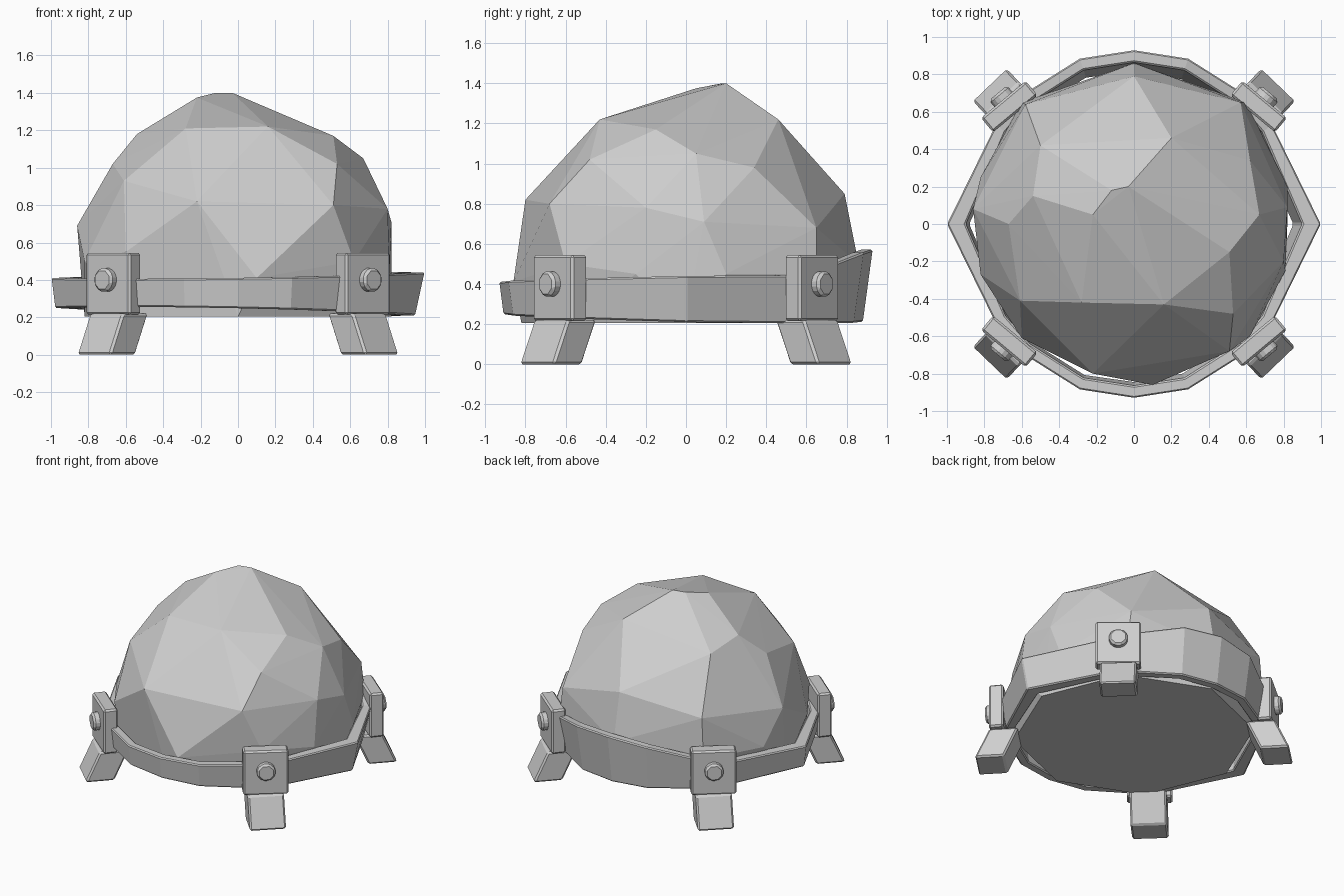
import bpy, bmesh, math
from mathutils import Vector, Matrix

cube = bpy.data.objects.get("Cube")
if cube:
    bpy.data.objects.remove(cube)

# One plain grey for everything
grey = bpy.data.materials.new("stone grey")
grey.use_nodes = True
tone = (0.62, 0.62, 0.62, 1)
grey.diffuse_color = tone
grey.node_tree.nodes["Principled BSDF"].inputs["Base Color"].default_value = tone


def finish(name, bm, bevel=0):
    """Turn a bmesh into a flat shaded object, with optional bevelled edges."""
    bmesh.ops.recalc_face_normals(bm, faces=bm.faces[:])
    mesh = bpy.data.meshes.new(name)
    bm.to_mesh(mesh)
    bm.free()
    mesh.materials.append(grey)
    obj = bpy.data.objects.new(name, mesh)
    bpy.context.collection.objects.link(obj)
    if bevel:
        mod = obj.modifiers.new("worn edges", "BEVEL")
        mod.width = bevel
        mod.segments = 1
    return obj


def block(name, size, place, lean=0, bevel=0.012):
    """Box centred on the local origin; its top is shifted along x by lean."""
    bm = bmesh.new()
    bmesh.ops.create_cube(bm, size=1)
    for v in bm.verts:
        shift = lean if v.co.z > 0 else 0
        v.co = Vector(a * b for a, b in zip(v.co, size))
        v.co.x += shift
    bm.transform(place)
    return finish(name, bm, bevel)


# Boulder: faceted hull through its main corners
crown = [(-.12, .18, 1.4), (-.03, .2, 1.4), (-.22, .05, 1.375),
         (-.28, -.42, 1.21), (.16, -.43, 1.22), (.51, -.15, 1.17),
         (.2, .46, 1.22), (-.54, .15, 1.18), (-.5, .42, 1.13)]
middle = [(.53, -.48, 1.02), (.62, .34, .98), (.67, .05, 1.05),
          (-.67, 0, 1.02), (-.61, -.41, .93), (0, .79, .85),
          (.8, -.2, .78), (.51, -.68, .8), (-.22, -.8, .82),
          (-.86, .08, .69), (-.58, .64, .75), (.57, .65, .68)]
skirt = [(.82, .09, .71), (.81, -.25, .45), (.62, -.6, .5), (.1, -.86, .41),
         (-.6, -.61, .55), (-.82, -.27, .5), (-.82, .25, .45),
         (0, .86, .5), (.6, .65, .45), (-.6, .65, .45), (.82, .2, .45)]
base = [(.82 * math.cos(a), .82 * math.sin(a), .205)
        for a in (math.tau * i / 8 for i in range(8))]
bm = bmesh.new()
for p in crown + middle + skirt + base:
    bm.verts.new(p)
hull = bmesh.ops.convex_hull(bm, input=bm.verts[:])
spare = [g for g in hull["geom_interior"] if isinstance(g, bmesh.types.BMVert)]
bmesh.ops.delete(bm, geom=spare, context="VERTS")
finish("boulder", bm)

# Band: uneven angular hoop, flared at the top and raised at the back
half = [(0, -.93), (.29, -.885), (.6, -.69), (.74, -.53), (1, 0),
        (.74, .53), (.6, .69), (.29, .885), (0, .93)]
path = half + [(-x, y) for x, y in half[-2:0:-1]]
bm = bmesh.new()
loops = []
for x, y in path:
    out = Vector((x, y, 0))
    n = out.normalized()
    skew = x + y
    top = .425 + .015 * skew + max(0, y - .6) * .4
    low = .23 - .02 * skew
    flare = .035 + .015 * skew
    wall = .1 if abs(x) > .95 else .065
    corners = [out - n * flare, out, out - n * wall, out - n * (wall + flare)]
    heights = [low, top, top, low]
    loops.append([bm.verts.new((c.x, c.y, z)) for c, z in zip(corners, heights)])
for i, loop in enumerate(loops):
    after = loops[(i + 1) % len(loops)]
    for k in range(4):
        j = (k + 1) % 4
        bm.faces.new((loop[k], loop[j], after[j], after[k]))
finish("band", bm, .008)

# Four brackets, each with a plate, a bolt and a splayed foot
for side, sx in (("left", 1), ("right", -1)):
    for end, sy in (("front", -1), ("back", 1)):
        label = end + "_" + side + "_"
        angle = math.atan2(sy * .77, sx * .64)
        frame = (Matrix.Translation((sx * .66, sy * .62, 0))
                 @ Matrix.Rotation(angle, 4, "Z"))
        block(label + "plate", (.1, .31, .33),
              frame @ Matrix.Translation((.01, 0, .38)))
        block(label + "foot", (.2, .25, .22),
              frame @ Matrix.Translation((.07, 0, .11))
              @ Matrix.Rotation(-.07 * sx * sy, 4, "Z"), lean=-.1)
        bm = bmesh.new()
        bmesh.ops.create_cone(bm, cap_ends=True, segments=8, radius1=.068,
                              radius2=.068, depth=.06)
        bm.transform(frame @ Matrix.Translation((.075, 0, .4))
                     @ Matrix.Rotation(math.pi / 2, 4, "Y")
                     @ Matrix.Rotation(math.pi / 8, 4, "Z"))
        finish(label + "bolt", bm, .014)
